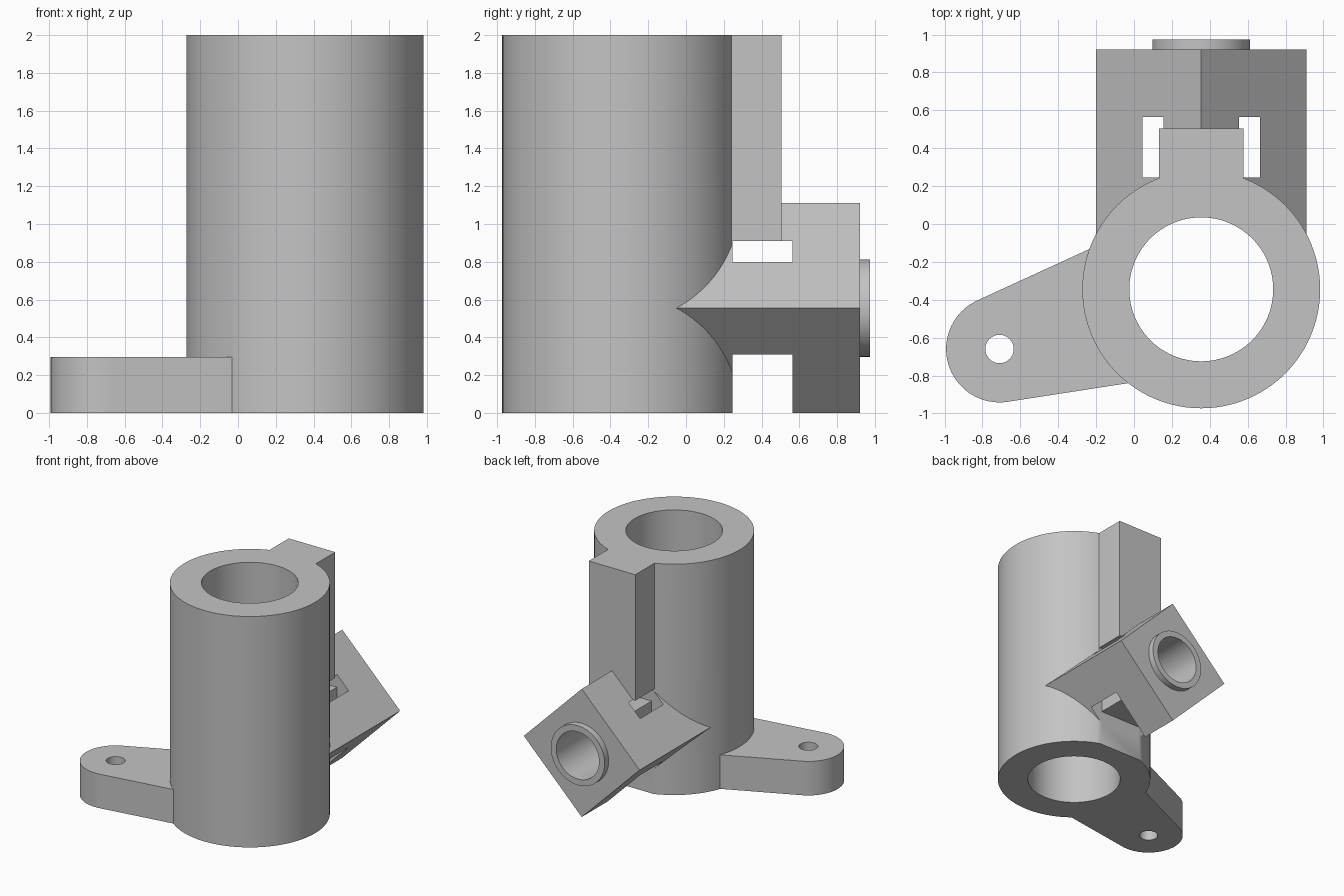
import bpy, bmesh, math
from mathutils import Matrix

cube = bpy.data.objects.get("Cube")
if cube:
    bpy.data.objects.remove(cube, do_unlink=True)

CX, CY = 0.355, -0.345      # main tube axis
BZ = 0.555                  # height of the side socket axis
LUG = (-0.71, -0.66)        # lug hole axis

grey = bpy.data.materials.new("plain_grey")
grey.use_nodes = True
colour = (0.55, 0.55, 0.55, 1)
grey.diffuse_color = colour
grey.node_tree.nodes["Principled BSDF"].inputs["Base Color"].default_value = colour


def finish(name, bm):
    bmesh.ops.recalc_face_normals(bm, faces=bm.faces)
    mesh = bpy.data.meshes.new(name)
    bm.to_mesh(mesh)
    bm.free()
    obj = bpy.data.objects.new(name, mesh)
    mesh.materials.append(grey)
    bpy.context.collection.objects.link(obj)
    return obj


def box(name, x, y, z):
    bm = bmesh.new()
    mid = [(a + b) / 2 for a, b in (x, y, z)]
    size = [b - a for a, b in (x, y, z)]
    bmesh.ops.create_cube(bm, size=1, matrix=Matrix.Translation(mid) @ Matrix.Diagonal((*size, 1)))
    return finish(name, bm)


def rod(name, centre, radius, length, along_y=False, sides=96):
    bm = bmesh.new()
    turn = Matrix.Rotation(math.pi / 2, 4, 'X') if along_y else Matrix()
    bmesh.ops.create_cone(bm, cap_ends=True, segments=sides, radius1=radius, radius2=radius,
                          depth=length, matrix=Matrix.Translation(centre) @ turn)
    return finish(name, bm)


def prism(name, outline, height):
    bm = bmesh.new()
    face = bm.faces.new([bm.verts.new((x, y, 0)) for x, y in outline])
    top = bmesh.ops.extrude_face_region(bm, geom=[face])["geom"]
    bmesh.ops.translate(bm, vec=(0, 0, height),
                        verts=[v for v in top if isinstance(v, bmesh.types.BMVert)])
    return finish(name, bm)


def combine(target, tool, operation):
    tool.hide_render = True
    mod = target.modifiers.new(operation, 'BOOLEAN')
    mod.object, mod.operation, mod.solver = tool, operation, 'EXACT'
    bpy.context.view_layer.objects.active = target
    bpy.ops.object.modifier_apply(modifier=mod.name)
    bpy.data.objects.remove(tool, do_unlink=True)


# Solid parts: tube, diamond socket, collar, rib and mounting lug
body = rod("tube_bracket", (CX, CY, 1), 0.628, 2)
half = BZ
socket = rod("socket_block", (CX, 0.36, BZ), half, 1.12, along_y=True, sides=4)
# keep the square's corners on the axes
first = socket.data.vertices[0].co
angle = math.atan2(first.z - BZ, first.x - CX)
if abs(math.sin(2 * angle)) > 0.1:
    centre = Matrix.Translation((CX, 0, BZ))
    socket.data.transform(centre @ Matrix.Rotation(math.pi / 4, 4, 'Y') @ centre.inverted())

arc = [math.radians(114.6 + (278.7 - 114.6) * i / 32) for i in range(33)]
outline = [(LUG[0] + 0.282 * math.cos(a), LUG[1] + 0.282 * math.sin(a)) for a in arc]
outline += [(0.1, -0.82), (-0.1, -0.07)]

for part in (socket,
             rod("collar", (CX, 0.9, BZ), 0.258, 0.15, along_y=True, sides=64),
             box("rib", (CX - 0.2225, CX + 0.2225), (0, 0.505), (0.85, 2)),
             prism("lug", outline, 0.295)):
    combine(body, part, 'UNION')

# Strap channel around the socket, open at the bottom
channel = (0.245, 0.565)
cutters = [box("channel_top", (CX - 0.31, CX + 0.31), channel, (BZ + 0.245, BZ + 0.355)),
           box("channel_bottom", (CX - 0.33, CX + 0.33), channel, (-0.1, BZ - 0.245))]
for s in (-1, 1):
    xs = sorted((CX + s * 0.197, CX + s * 0.31))
    cutters.append(box("channel_side", xs, channel, (BZ - 0.355, BZ + 0.355)))

# Bores
cutters += [rod("tube_bore", (CX, CY, 1), 0.38, 2.4),
            rod("socket_bore", (CX, 0.45, BZ), 0.205, 1.3, along_y=True, sides=64),
            rod("lug_hole", (*LUG, 0.15), 0.075, 0.6, sides=40)]
for cutter in cutters:
    combine(body, cutter, 'DIFFERENCE')

bpy.ops.object.select_all(action='DESELECT')
body.select_set(True)
bpy.context.view_layer.objects.active = body
bpy.ops.object.shade_smooth_by_angle(angle=math.radians(25))
